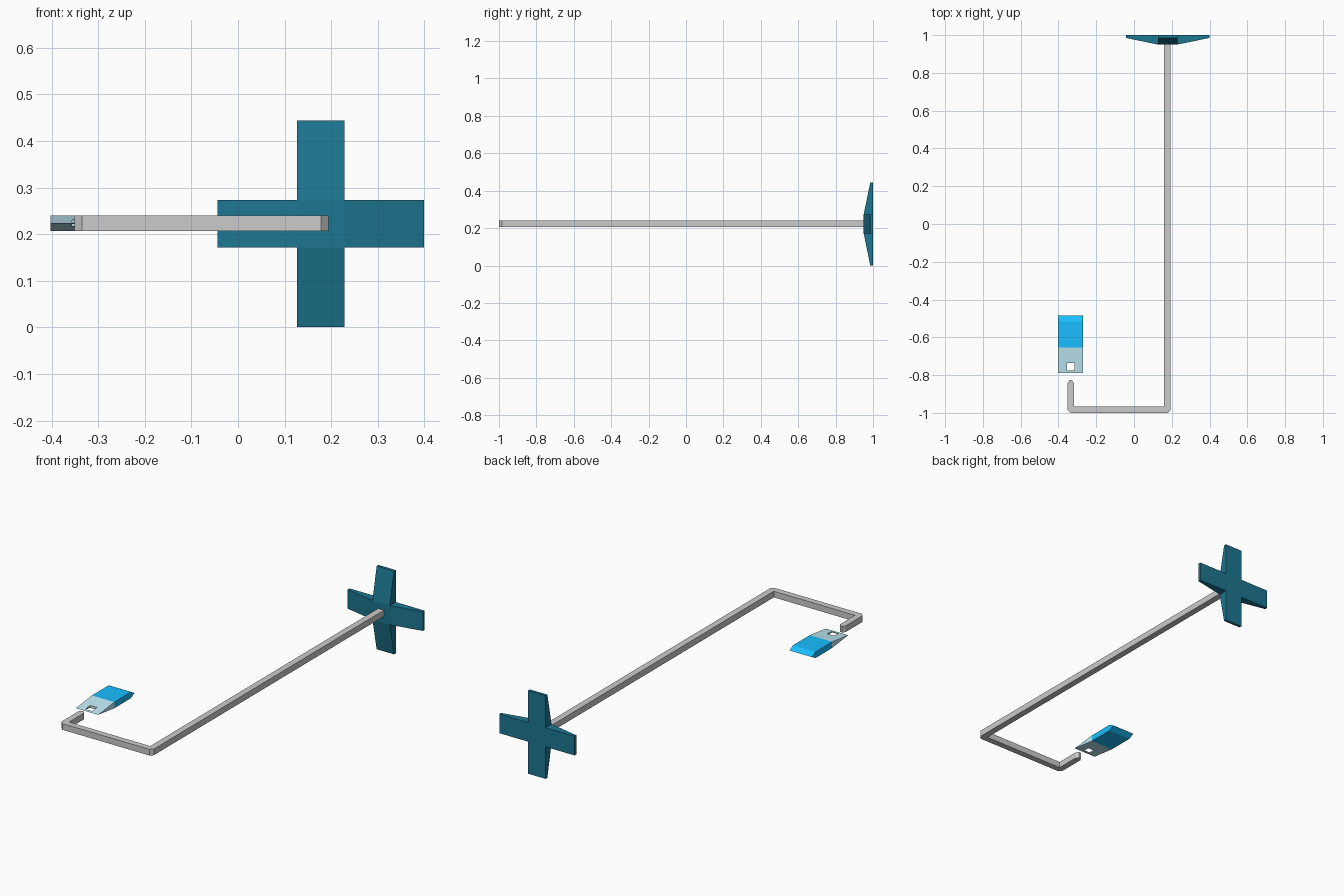
import bpy, bmesh
from mathutils import Vector

if "Cube" in bpy.data.objects:
    bpy.data.objects.remove(bpy.data.objects["Cube"])


def material(name, rgb):
    m = bpy.data.materials.new(name)
    m.diffuse_color = (*rgb, 1)
    m.use_nodes = True
    m.node_tree.nodes["Principled BSDF"].inputs["Base Color"].default_value = m.diffuse_color
    return m


def finish(bm, name, mats=()):
    bmesh.ops.recalc_face_normals(bm, faces=bm.faces)
    me = bpy.data.meshes.new(name)
    bm.to_mesh(me)
    bm.free()
    for m in mats:
        me.materials.append(m)
    ob = bpy.data.objects.new(name, me)
    bpy.context.collection.objects.link(ob)
    return ob


def prism(points, offset):
    """Extrude a closed outline along an offset vector."""
    bm = bmesh.new()
    face = bm.faces.new([bm.verts.new(p) for p in points])
    ext = bmesh.ops.extrude_face_region(bm, geom=[face])["geom"]
    bmesh.ops.translate(bm, vec=offset, verts=[v for v in ext if isinstance(v, bmesh.types.BMVert)])
    return bm


teal = material("teal", (0.012, 0.18, 0.28))
blue = material("blue", (0.01, 0.52, 1.0))
pale = material("pale_blue", (0.52, 0.82, 0.92))

# Cross-shaped base: centre block with four tapering arms, flat at the back
cx, cz, half, reach = 0.178, 0.2225, 0.051, 0.2215
bm = bmesh.new()
bmesh.ops.create_cube(bm, size=1)
for v in bm.verts:
    v.co = Vector((cx + v.co.x * 2 * half, 0.975 + v.co.y * 0.05, cz + v.co.z * 2 * half))
bm.normal_update()
sides = [f for f in bm.faces if abs(f.normal.y) < 0.5]
for f in sides:
    n = f.normal.copy()
    tip = bmesh.ops.extrude_discrete_faces(bm, faces=[f])["faces"][0]
    for v in tip.verts:
        v.co += n * (reach - half)
        if v.co.y < 0.97:
            v.co.y = 0.985
finish(bm, "cross_base", [teal])

# Bent rod with clipped outer corners and a pointed hook end
z0, z1, c = 0.207, 0.240, 0.016
outline = [(0.194, 0.96), (0.194, -1 + c), (0.194 - c, -1), (-0.351 + c, -1), (-0.351, -1 + c),
           (-0.351, -0.842), (-0.341, -0.827), (-0.328, -0.827), (-0.318, -0.842),
           (-0.318, -0.967), (0.160, -0.967), (0.160, 0.96)]
finish(prism([(x, y, z0) for x, y in outline], (0, 0, z1 - z0)), "bent_rod")

# Wedge-ended tag, pale at the front and blue at the back
x0, x1, split, zm = -0.402, -0.270, -0.655, 0.2235
profile = [(-0.79, zm), (split, z1), (-0.515, z1), (-0.485, zm), (-0.515, z0), (split, z0)]
bm = prism([(x0, y, z) for y, z in profile], (x1 - x0, 0, 0))
bmesh.ops.bisect_plane(bm, geom=bm.verts[:] + bm.edges[:] + bm.faces[:],
                       plane_co=(0, split, 0), plane_no=(0, 1, 0))
for f in bm.faces:
    f.material_index = int(f.calc_center_median().y > split)
tag = finish(bm, "tag", [pale, blue])

# Square hole through the pale end
bm = bmesh.new()
bmesh.ops.create_cube(bm, size=0.04)
bmesh.ops.scale(bm, vec=(1, 1, 3), verts=bm.verts)
bmesh.ops.translate(bm, vec=(-0.336, -0.755, zm), verts=bm.verts)
cutter = finish(bm, "hole_cutter", [pale])
cutter.hide_render = True
cutter.hide_set(True)
mod = tag.modifiers.new("hole", 'BOOLEAN')
mod.operation = 'DIFFERENCE'
mod.solver = 'EXACT'
mod.object = cutter
bpy.context.view_layer.objects.active = tag
bpy.ops.object.modifier_apply(modifier=mod.name)
bpy.data.objects.remove(cutter)
